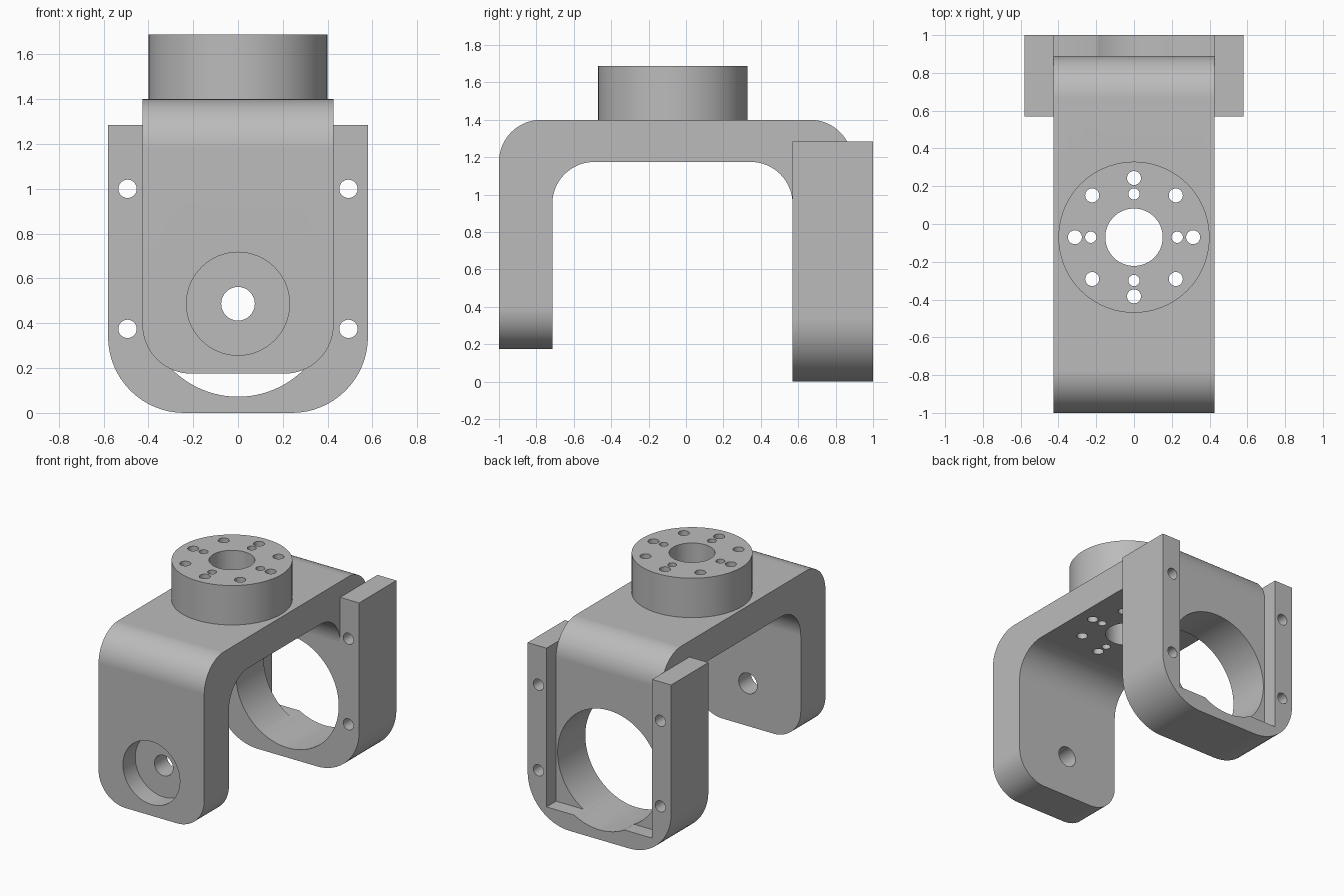
import bpy, bmesh, math
from mathutils import Vector

old = bpy.data.objects.get("Cube")
if old:
    bpy.data.objects.remove(old, do_unlink=True)

# Shared dimensions
HALF_W = 0.427       # half width of the yoke
AXIS_Z = 0.487       # height of the pivot axis
HUB_Y = -0.07        # centre of the hub
REAR_IN, REAR_WEB, REAR_OUT = 0.57, 0.89, 1.0
FLOOR = 0.125        # floor of the rear channel
TOP = 1.4
FILLET = 0.225

grey = bpy.data.materials.new("plain grey")
grey.use_nodes = True
colour = (0.5, 0.5, 0.5, 1)
grey.diffuse_color = colour
grey.node_tree.nodes["Principled BSDF"].inputs["Base Color"].default_value = colour


def outline(corners, steps=16):
    """Closed 2D outline; a corner (u, v, r) is rounded with radius r."""
    pts = []
    for i, (u, v, r) in enumerate(corners):
        p = Vector((u, v))
        if not r:
            pts.append(p)
            continue
        d1 = (Vector(corners[i - 1][:2]) - p).normalized()
        d2 = (Vector(corners[(i + 1) % len(corners)][:2]) - p).normalized()
        centre = p + (d1 + d2) * r
        for k in range(steps + 1):
            t = math.pi / 2 * k / steps
            pts.append(centre - d2 * r * math.cos(t) - d1 * r * math.sin(t))
    return pts


def circle(u, v, r, n=32):
    return [Vector((u + r * math.cos(math.tau * k / n), v + r * math.sin(math.tau * k / n)))
            for k in range(n)]


def prism(name, outlines, axis, start, end):
    """Extrude one or more outlines along an axis."""
    place = {"x": lambda p, w: (w, p.x, p.y),
             "y": lambda p, w: (p.x, w, p.y),
             "z": lambda p, w: (p.x, p.y, w)}[axis]
    bm = bmesh.new()
    for pts in outlines:
        a = [bm.verts.new(place(p, start)) for p in pts]
        b = [bm.verts.new(place(p, end)) for p in pts]
        bm.faces.new(a)
        bm.faces.new(b[::-1])
        for i in range(len(pts)):
            bm.faces.new((a[i - 1], b[i - 1], b[i], a[i]))
    bmesh.ops.recalc_face_normals(bm, faces=bm.faces)
    mesh = bpy.data.meshes.new(name)
    bm.to_mesh(mesh)
    bm.free()
    mesh.materials.append(grey)
    obj = bpy.data.objects.new(name, mesh)
    bpy.context.collection.objects.link(obj)
    return obj


def combine(obj, tool, operation="DIFFERENCE", keep=False):
    mod = obj.modifiers.new("boolean", "BOOLEAN")
    mod.operation = operation
    mod.solver = "EXACT"
    mod.object = tool
    bpy.context.view_layer.objects.active = obj
    bpy.ops.object.modifier_apply(modifier=mod.name)
    if not keep:
        bpy.data.objects.remove(tool, do_unlink=True)


# Yoke: bent U-shaped arm
yoke = prism("yoke", [outline([
    (-1, 0.175, 0), (-0.715, 0.175, 0),
    (-0.715, 1.175, FILLET), (REAR_IN, 1.175, FILLET),
    (REAR_IN, FLOOR, 0), (REAR_WEB, FLOOR, 0),
    (REAR_WEB, TOP, FILLET), (-1, TOP, FILLET)])], "x", -HALF_W, HALF_W)

# Round the lower corners of the front arm
bm = bmesh.new()
bm.from_mesh(yoke.data)
corner_edges = [e for e in bm.edges
                if all(v.co.z < 0.2 and v.co.y < 0 for v in e.verts)
                and abs(e.verts[0].co.x - e.verts[1].co.x) < 0.01]
bmesh.ops.bevel(bm, geom=corner_edges, offset=0.22, segments=16, profile=0.5, affect="EDGES")
bm.to_mesh(yoke.data)
bm.free()

# Rear cradle: rounded plate with a channel between two side rails
cradle = prism("rear_cradle", [outline([
    (-0.58, 0, 0.34), (0.58, 0, 0.34), (0.58, 1.285, 0), (-0.58, 1.285, 0)])],
    "y", REAR_IN, REAR_OUT)
channel = prism("channel_cutter", [outline([
    (-HALF_W, FLOOR, 0), (HALF_W, FLOOR, 0), (HALF_W, 1.6, 0), (-HALF_W, 1.6, 0)])],
    "y", 0.4, 1.2)
combine(cradle, channel)
combine(yoke, cradle, "UNION")

# Large rear bore and four rail screw holes
combine(yoke, prism("bore_cutter", [circle(0, AXIS_Z, 0.415, 96)], "y", 0.4, 1.2))
combine(yoke, prism("rail_hole_cutter",
                    [circle(x, z, 0.041) for x in (-0.493, 0.493) for z in (0.375, 1.0)],
                    "y", 0.4, 1.2))

# Front counterbore and pivot hole
combine(yoke, prism("counterbore_cutter", [circle(0, AXIS_Z, 0.23, 64)], "y", -1.2, -0.858))
combine(yoke, prism("pivot_cutter", [circle(0, AXIS_Z, 0.075)], "y", -1.2, -0.5))

# Hub on top, with its bolt pattern cut through hub and yoke
hub = prism("hub", [circle(0, HUB_Y, 0.4, 96)], "z", TOP, 1.688)
holes = [circle(0, HUB_Y, 0.152, 64)]
for count, ring, radius in ((8, 0.313, 0.037), (4, 0.229, 0.03)):
    for k in range(count):
        a = math.tau * k / count
        holes.append(circle(ring * math.cos(a), HUB_Y + ring * math.sin(a), radius))
bolt_pattern = prism("bolt_pattern_cutter", holes, "z", 1.0, 2.0)
combine(yoke, bolt_pattern, keep=True)
combine(hub, bolt_pattern)

# Smooth rounded surfaces, keep crisp edges
for obj in (yoke, hub):
    bpy.ops.object.select_all(action="DESELECT")
    obj.select_set(True)
    bpy.context.view_layer.objects.active = obj
    bpy.ops.object.shade_smooth_by_angle(angle=math.radians(30))
    weighted = obj.modifiers.new("weighted normals", "WEIGHTED_NORMAL")
    weighted.keep_sharp = True
